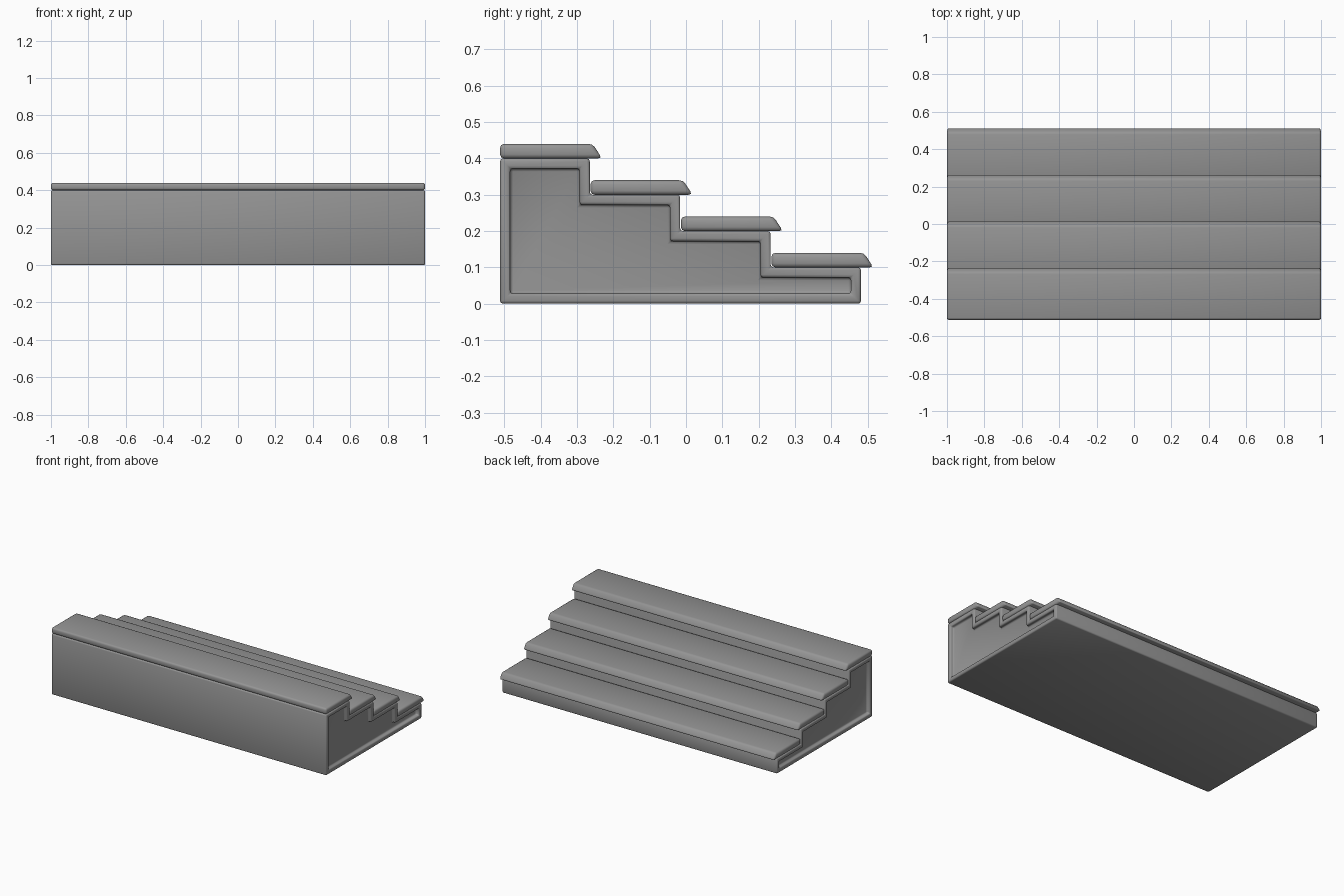
import bpy, bmesh

if "Cube" in bpy.data.objects:
    bpy.data.objects.remove(bpy.data.objects["Cube"])

# Dark grey finish
grey = bpy.data.materials.new("dark_grey")
grey.diffuse_color = (0.3, 0.3, 0.3, 1)
grey.use_nodes = True
grey.node_tree.nodes["Principled BSDF"].inputs["Base Color"].default_value = grey.diffuse_color


def extrude_profile(name, profile, bevel, inset=0.0, depth=0.0):
    """Extrude a (y, z) profile along x, with optional recessed end panels."""
    bm = bmesh.new()
    cap = bm.faces.new([bm.verts.new((-1, y, z)) for y, z in profile])
    res = bmesh.ops.extrude_face_region(bm, geom=[cap], use_keep_orig=True)
    verts = [g for g in res["geom"] if isinstance(g, bmesh.types.BMVert)]
    bmesh.ops.translate(bm, verts=verts, vec=(2, 0, 0))
    bmesh.ops.recalc_face_normals(bm, faces=bm.faces[:])
    if inset:
        for f in [f for f in bm.faces if abs(f.normal.x) > 0.9]:
            side = 1 if f.normal.x > 0 else -1
            # flat rim, then a straight-walled recess
            bmesh.ops.inset_region(bm, faces=[f], thickness=inset, use_even_offset=True)
            panel = bmesh.ops.extrude_discrete_faces(bm, faces=[f])["faces"][0]
            bmesh.ops.translate(bm, verts=panel.verts[:], vec=(-side * depth, 0, 0))
    mesh = bpy.data.meshes.new(name)
    bm.to_mesh(mesh)
    bm.free()
    mesh.materials.append(grey)
    for p in mesh.polygons:
        p.use_smooth = True
    obj = bpy.data.objects.new(name, mesh)
    bpy.context.collection.objects.link(obj)
    mod = obj.modifiers.new("rounded_edges", "BEVEL")
    mod.width = bevel
    mod.segments = 2
    mod.limit_method = 'ANGLE'
    return obj


STEPS, RUN, RISE = 4, 0.249, 0.1
BACK = -0.512

# Stepped base with recessed side panels
profile = [(BACK, 0), (0.482, 0)]
for i in range(STEPS):
    y = 0.482 - i * RUN
    z = RISE * (i + 1)
    profile.append((y, z))
    profile.append((y - RUN if i < STEPS - 1 else BACK, z))
extrude_profile("stair_base", profile, 0.008, inset=0.028, depth=0.025)

# Overhanging treads with a slanted nose
for i in range(STEPS):
    y = BACK + i * RUN
    z = RISE * (STEPS - i)
    extrude_profile(f"tread_{i + 1}", [
        (y, z), (y + 0.281, z), (y + 0.255, z + 0.04), (y, z + 0.04)], 0.011)
